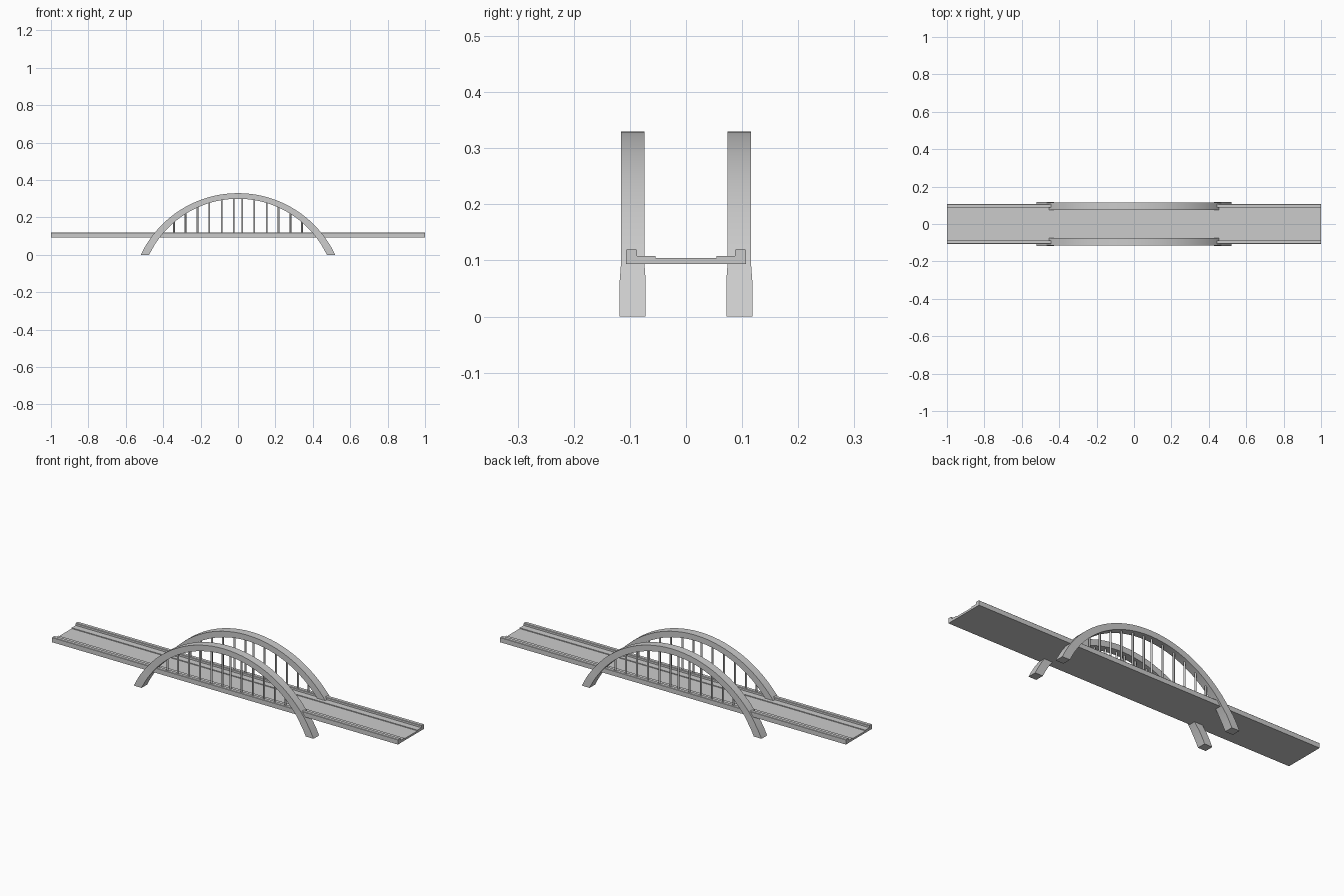
import bpy, bmesh, math

if "Cube" in bpy.data.objects:
    bpy.data.objects.remove(bpy.data.objects["Cube"])


def make_object(name, bm):
    bmesh.ops.recalc_face_normals(bm, faces=bm.faces)
    mesh = bpy.data.meshes.new(name)
    bm.to_mesh(mesh)
    bm.free()
    obj = bpy.data.objects.new(name, mesh)
    bpy.context.collection.objects.link(obj)
    return obj


def loft(name, sections):
    """Join matching cross-sections into a closed solid."""
    bm = bmesh.new()
    rings = [[bm.verts.new(p) for p in s] for s in sections]
    for a, b in zip(rings, rings[1:]):
        for i in range(len(a)):
            j = (i + 1) % len(a)
            bm.faces.new((a[i], a[j], b[j], b[i]))
    bm.faces.new(rings[0])
    bm.faces.new(rings[-1])
    return make_object(name, bm)


def arc(half_span, rise, t):
    """Point on a circular arc from -half_span to half_span, t in -1..1."""
    r = (half_span ** 2 + rise ** 2) / (2 * rise)
    a = t * math.asin(half_span / r)
    return r * math.sin(a), rise - r + r * math.cos(a)


def inner_height(x):
    r = (0.475 ** 2 + 0.30 ** 2) / 0.60
    return 0.30 - r + math.sqrt(r * r - x * x)


# Deck: roadway with stepped kerbs, extruded along x
half = [(0.107, 0.094), (0.107, 0.118), (0.105, 0.120), (0.089, 0.120),
        (0.087, 0.118), (0.087, 0.108), (0.054, 0.108), (0.054, 0.104)]
profile = half + [(-y, z) for y, z in reversed(half)]
loft("deck", [[(x, y, z) for y, z in profile] for x in (-1, 1)])

# Arches: tapering ribs, slightly wider at the feet
SEGMENTS = 36
for side, label in ((-1, "front"), (1, "back")):
    yc = side * 0.095
    sections = []
    for i in range(SEGMENTS + 1):
        t = -1 + 2 * i / SEGMENTS
        xo, zo = arc(0.52, 0.33, t)
        xi, zi = arc(0.475, 0.30, t)
        w = 0.0232 if zo < 0.085 else 0.021
        sections.append([(xo, yc - w, zo), (xo, yc + w, zo),
                         (xi, yc + w, zi), (xi, yc - w, zi)])
    arch = loft(label + "_arch", sections)

    # Hangers between the arch and the deck
    for n, x0 in enumerate((0.023, 0.087, 0.154, 0.217, 0.281, 0.342)):
        for sx in (-1, 1):
            bottom, top = 0.115, inner_height(x0) + 0.008
            bpy.ops.mesh.primitive_cylinder_add(
                vertices=8, radius=0.005, depth=top - bottom,
                location=(sx * x0, yc, (top + bottom) / 2))
            bpy.context.object.name = f"{label}_hanger_{n}_{'left' if sx < 0 else 'right'}"
            bpy.ops.object.shade_smooth_by_angle(angle=math.radians(50))

    # Smooth the curved faces of the arch, keep its edges crisp
    bpy.ops.object.select_all(action='DESELECT')
    arch.select_set(True)
    bpy.context.view_layer.objects.active = arch
    bpy.ops.object.shade_smooth_by_angle(angle=math.radians(30))
